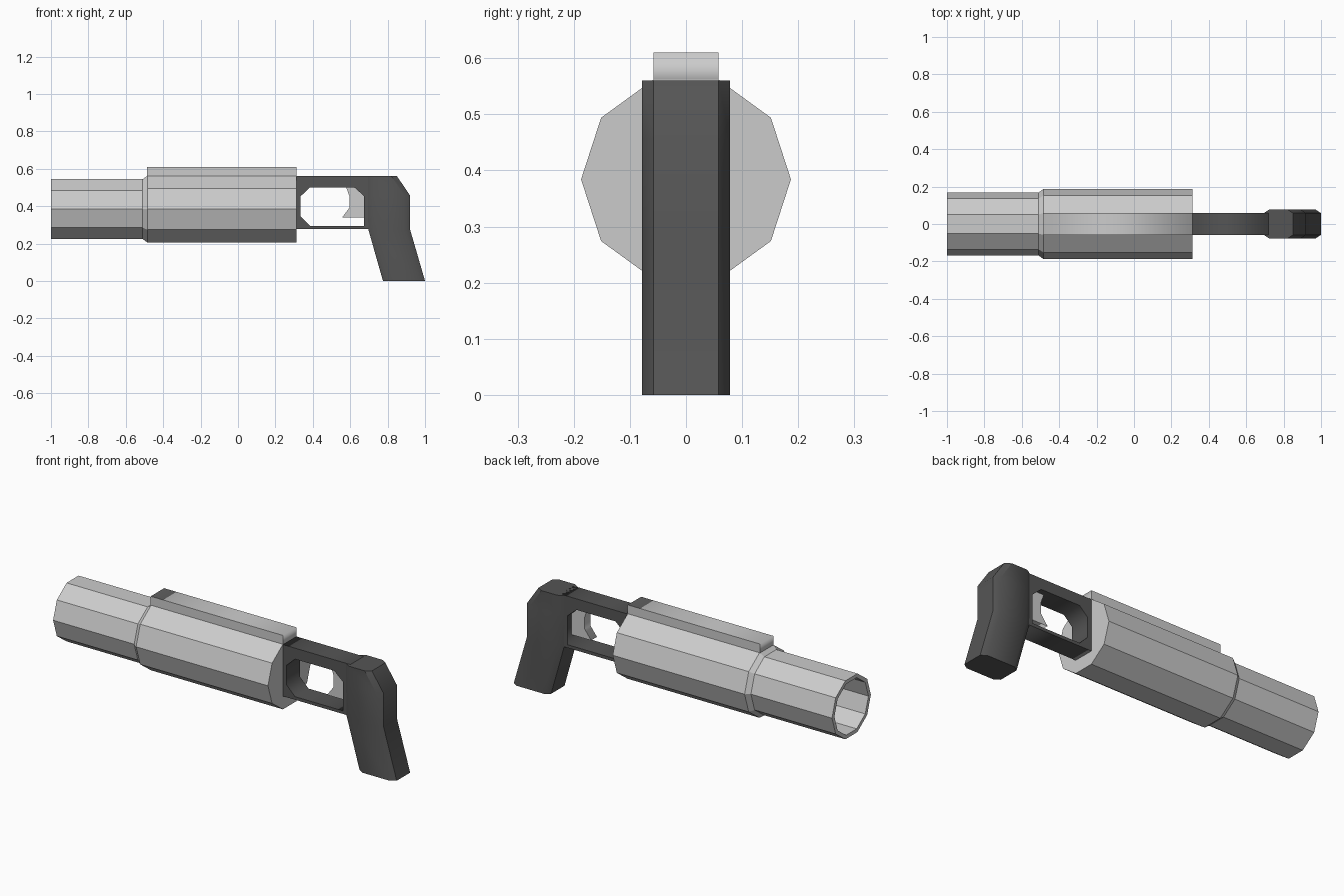
import bpy, bmesh, math

if "Cube" in bpy.data.objects:
    bpy.data.objects.remove(bpy.data.objects["Cube"])

dark = bpy.data.materials.new("dark_grey")
dark.diffuse_color = (0.09, 0.09, 0.09, 1)
dark.use_nodes = True
dark.node_tree.nodes["Principled BSDF"].inputs["Base Color"].default_value = dark.diffuse_color
AXIS_Z = 0.384


def loft(name, rings, mat=None):
    """Skin a list of equal-length vertex rings and cap both ends."""
    bm = bmesh.new()
    loops = [[bm.verts.new(p) for p in ring] for ring in rings]
    n = len(loops[0])
    for a, b in zip(loops, loops[1:]):
        for i in range(n):
            j = (i + 1) % n
            bm.faces.new((a[i], a[j], b[j], b[i]))
    bm.faces.new(loops[0])
    bm.faces.new(loops[-1])
    bmesh.ops.recalc_face_normals(bm, faces=bm.faces)
    mesh = bpy.data.meshes.new(name)
    bm.to_mesh(mesh)
    bm.free()
    obj = bpy.data.objects.new(name, mesh)
    bpy.context.collection.objects.link(obj)
    if mat:
        mesh.materials.append(mat)
    return obj


def decagon(x, r):
    return [(x, r * math.cos(math.tau * i / 10), AXIS_Z + r * math.sin(math.tau * i / 10))
            for i in range(10)]


def plate(name, outlines, half, mat=None):
    """Extrude front-view outlines (inner ones become holes) along y."""
    cu = bpy.data.curves.new(name, 'CURVE')
    cu.dimensions = '2D'
    cu.fill_mode = 'BOTH'
    cu.extrude = half
    for pts in outlines:
        s = cu.splines.new('POLY')
        s.points.add(len(pts) - 1)
        for p, (x, z) in zip(s.points, pts):
            p.co = (x, z, 0, 1)
        s.use_cyclic_u = True
    obj = bpy.data.objects.new(name, cu)
    obj.rotation_euler.x = math.pi / 2
    bpy.context.collection.objects.link(obj)
    bpy.ops.object.select_all(action='DESELECT')
    obj.select_set(True)
    bpy.context.view_layer.objects.active = obj
    bpy.ops.object.convert(target='MESH')
    obj = bpy.context.object
    if mat:
        obj.data.materials.append(mat)
    return obj


# Ten-sided body and hollow barrel, from the bore bottom out and back to the rear
loft("barrel_body", [decagon(x, r) for x, r in (
    (-0.49, 0.147), (-1.0, 0.147), (-1.0, 0.168), (-0.51, 0.168),
    (-0.485, 0.187), (0.312, 0.187))])

# Top rail
plate("top_rail", [[(-0.487, 0.54), (0.312, 0.54), (0.312, 0.61), (-0.487, 0.61)]], 0.058)

# Rear frame with trigger opening
plate("rear_frame", [
    [(0.31, 0.278), (0.72, 0.278), (0.72, 0.56), (0.31, 0.56)],
    [(0.335, 0.345), (0.335, 0.453), (0.385, 0.5), (0.622, 0.5),
     (0.675, 0.453), (0.675, 0.295), (0.385, 0.295)]], 0.058, dark)

# Trigger
plate("trigger", [[(0.556, 0.338), (0.69, 0.338), (0.69, 0.51), (0.575, 0.51),
                   (0.595, 0.455), (0.595, 0.39)]], 0.025)


# Grip: chamfered cross-section carried up the slanted handle
def section(z, x0, x1, c=0.03, inner=0.058, outer=0.078):
    half = [(x0, inner), (x0 + c, outer), (x1 - c, outer), (x1, inner)]
    return [(x, y, z) for x, y in half] + [(x, -y, z) for x, y in reversed(half)]


grip = loft("grip", [section(0, 0.775, 1.0), section(0.275, 0.697, 0.92),
                     section(0.457, 0.694, 0.92), section(0.56, 0.694, 0.85)], dark)
bpy.ops.object.select_all(action='DESELECT')
grip.select_set(True)
bpy.context.view_layer.objects.active = grip
bpy.ops.object.shade_smooth_by_angle(angle=math.radians(36))
